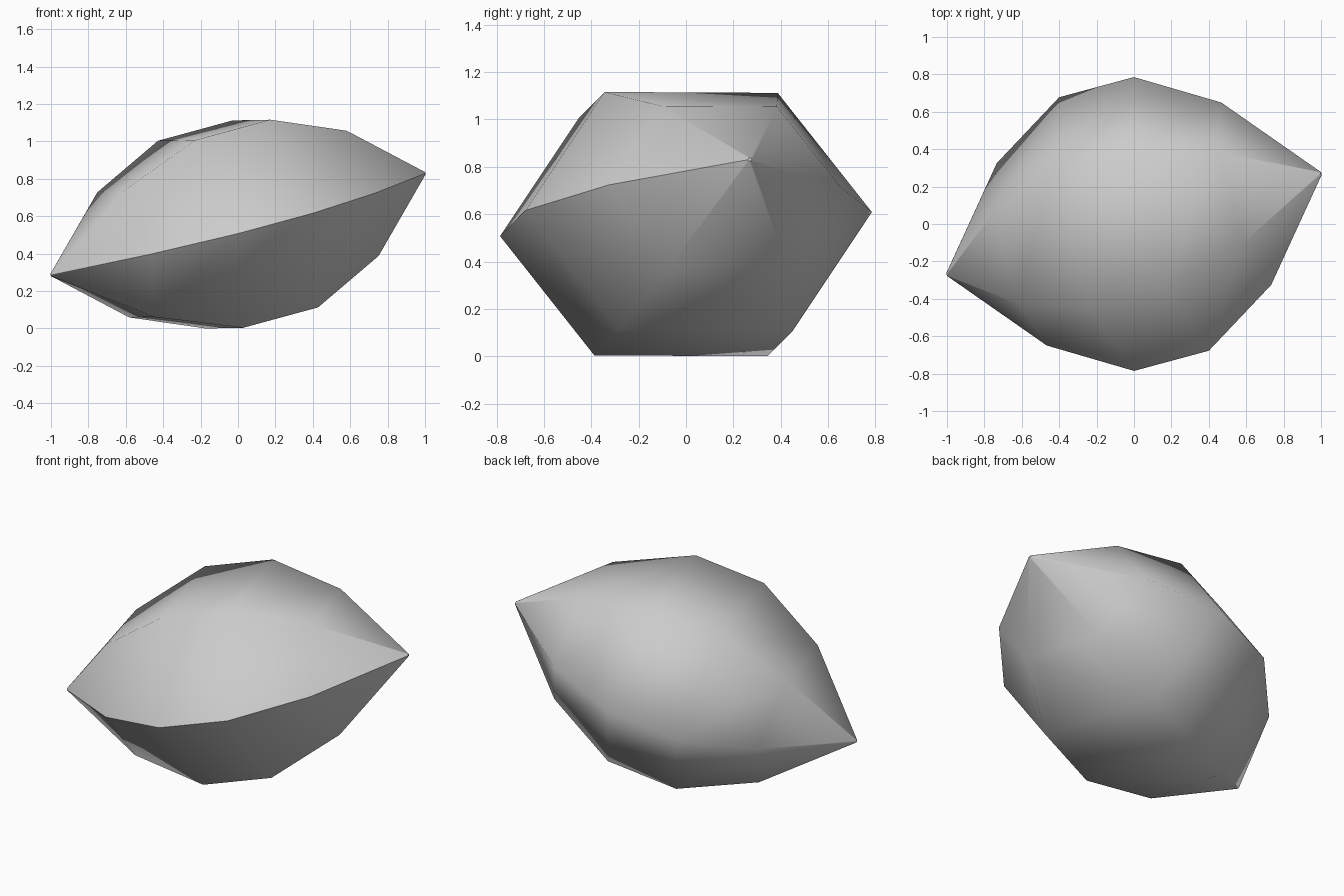
import bpy, bmesh, math
from mathutils import Vector

if "Cube" in bpy.data.objects:
    bpy.data.objects.remove(bpy.data.objects["Cube"])

# Tilted spindle: six-sided flattened cross-section, parabolic profile
CENTRE = Vector((0, 0, 0.558))
TIP = Vector((1.0, 0.27, 0.272))             # centre to tip
SIDE = Vector((0.264, -0.964, 0.005)).normalized()
UP = SIDE.cross(TIP).normalized()            # flattened direction
if UP.z < 0:
    UP = -UP
R_SIDE, R_UP, SIDES = 0.79, 0.624, 6

bm = bmesh.new()
rings = []
for t in (-1, -0.6, -0.2, 0.2, 0.6, 1):
    f = max(1 - t * t, 0.012)                # tiny blunt tips
    ring = []
    for k in range(SIDES):
        a = math.tau * k / SIDES
        ring.append(bm.verts.new(CENTRE + TIP * t
                    + SIDE * (R_SIDE * f * math.cos(a))
                    + UP * (R_UP * f * math.sin(a))))
    rings.append(ring)

# Skin between rings
for lo, hi in zip(rings, rings[1:]):
    for k in range(SIDES):
        n = (k + 1) % SIDES
        bm.faces.new((lo[k], lo[n], hi[n], hi[k]))
caps = [bm.faces.new(rings[0]), bm.faces.new(rings[-1])]
bmesh.ops.recalc_face_normals(bm, faces=bm.faces[:])

# Smooth all over, with one hard seam along the front ridge and at the tips
for face in bm.faces:
    face.smooth = True
for lo, hi in zip(rings, rings[1:]):
    bm.edges.get((lo[0], hi[0])).smooth = False
for cap in caps:
    for e in cap.edges:
        e.smooth = False

mesh = bpy.data.meshes.new("spindle_body")
bm.to_mesh(mesh)
bm.free()
grey = bpy.data.materials.new("light grey")
grey.diffuse_color = (0.6, 0.6, 0.6, 1)
grey.use_nodes = True
grey.node_tree.nodes["Principled BSDF"].inputs["Base Color"].default_value = grey.diffuse_color
mesh.materials.append(grey)
body = bpy.data.objects.new("spindle_body", mesh)
bpy.context.collection.objects.link(body)
